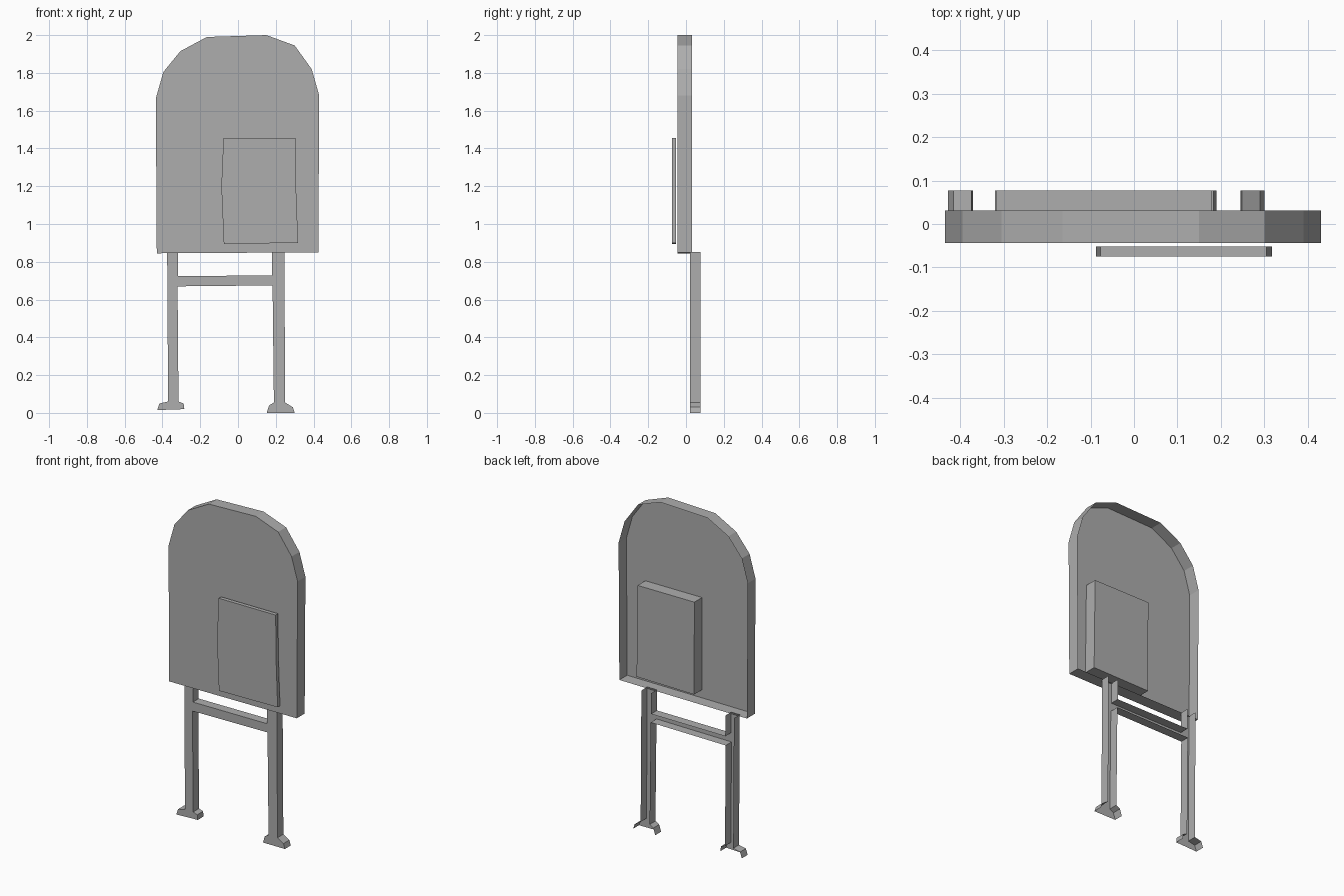
import bpy
import bmesh

cube = bpy.data.objects.get("Cube")
if cube:
    bpy.data.objects.remove(cube, do_unlink=True)

# One flat grey for everything
grey = bpy.data.materials.new("plain_grey")
grey.use_nodes = True
colour = (0.42, 0.42, 0.42, 1.0)
grey.diffuse_color = colour
grey.node_tree.nodes["Principled BSDF"].inputs["Base Color"].default_value = colour


def shell(name, outline, cap_y, open_y, open_edges=()):
    """Capped outline (x, z) with side walls, left open at open_y.
    The outline runs counter-clockwise seen from the front."""
    bm = bmesh.new()
    cap = [bm.verts.new((x, cap_y, z)) for x, z in outline]
    rim = [bm.verts.new((x, open_y, z)) for x, z in outline]
    faces_front = cap_y < open_y
    bm.faces.new(cap if faces_front else cap[::-1])
    for i in range(len(cap)):
        if i in open_edges:
            continue
        j = (i + 1) % len(cap)
        wall = [cap[j], cap[i], rim[i], rim[j]]
        bm.faces.new(wall if faces_front else wall[::-1])
    for v in [v for v in bm.verts if not v.link_faces]:
        bm.verts.remove(v)
    mesh = bpy.data.meshes.new(name)
    bm.to_mesh(mesh)
    bm.free()
    mesh.materials.append(grey)
    obj = bpy.data.objects.new(name, mesh)
    bpy.context.collection.objects.link(obj)
    return obj


# Arched board, hollow behind
shell("arched_board", [
    (-.43, .845), (.425, .85), (.43, 1.68), (.39, 1.82), (.30, 1.945),
    (.15, 2.0), (-.165, 1.99), (-.305, 1.915), (-.395, 1.805), (-.435, 1.665),
], -.044, .031)

# Thin panel in front of the board
shell("front_panel", [
    (-.075, .895), (.318, .90), (.307, 1.2), (.305, 1.455), (-.077, 1.455), (-.088, 1.2),
], -.075, -.052)

# Block inside the hollow back
shell("back_block", [(-.075, .895), (.31, .90), (.303, 1.455), (-.077, 1.455)], .03, -.044)

# Two legs with feet and a crossbar, a channel open behind, at the leg tops and under the feet
leg_outline = [
    (-.428, .015), (-.284, .02), (-.288, .05), (-.315, .06),      # left-hand foot
    (-.32, .67), (.183, .675),                                    # crossbar underside
    (.19, .055), (.165, .04), (.152, 0), (.30, 0), (.29, .03), (.25, .055),
    (.245, .852), (.18, .852),                                    # top of the second leg
    (.18, .727), (-.317, .725),                                   # crossbar top
    (-.317, .85), (-.375, .85),
    (-.37, .06), (-.416, .05),
]
shell("leg_frame", leg_outline, .021, .077, open_edges={0, 8, 12, 16})
